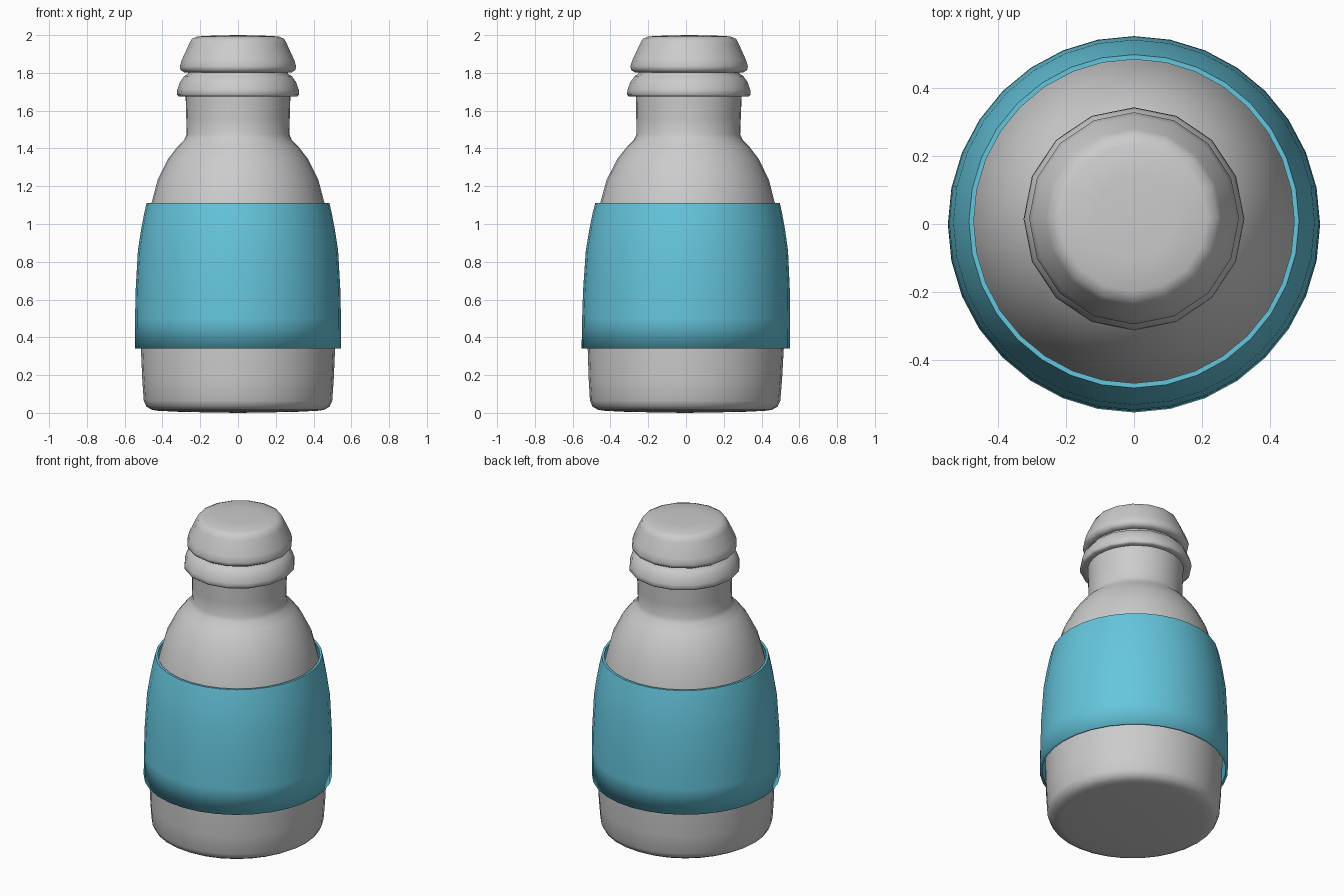
import bpy, bmesh, math

if "Cube" in bpy.data.objects:
    bpy.data.objects.remove(bpy.data.objects["Cube"])


def lathe(name, profile, sides, angle=40):
    """Spin (radius, z) points round z; radius 0 makes a pole."""
    bm = bmesh.new()
    rings = []
    for r, z in profile:
        lean = (z - 0.45) * 0.012  # the bottle leans back very slightly
        n = 1 if r == 0 else sides
        rings.append([bm.verts.new((r * math.cos(2 * math.pi * i / sides),
                                    r * 1.01 * math.sin(2 * math.pi * i / sides) + lean, z))
                      for i in range(n)])
    for a, b in zip(rings, rings[1:]):
        for i in range(sides):
            j = (i + 1) % sides
            if len(a) == 1:
                bm.faces.new((a[0], b[j], b[i]))
            elif len(b) == 1:
                bm.faces.new((a[i], a[j], b[0]))
            else:
                bm.faces.new((a[i], a[j], b[j], b[i]))
    bmesh.ops.recalc_face_normals(bm, faces=bm.faces)
    mesh = bpy.data.meshes.new(name)
    bm.to_mesh(mesh)
    bm.free()
    ob = bpy.data.objects.new(name, mesh)
    bpy.context.collection.objects.link(ob)
    bpy.ops.object.select_all(action='DESELECT')
    bpy.context.view_layer.objects.active = ob
    ob.select_set(True)
    bpy.ops.object.shade_smooth_by_angle(angle=math.radians(angle))
    return ob


# Bottle body with rounded base, shoulder and neck
lathe("bottle_body", [
    (0, 0), (0.30, 0.005), (0.42, 0.011), (0.455, 0.016), (0.485, 0.033), (0.499, 0.065),
    (0.507, 0.18), (0.514, 0.34), (0.515, 0.55), (0.508, 0.75), (0.493, 0.93),
    (0.458, 1.11), (0.425, 1.235), (0.37, 1.345), (0.32, 1.41), (0.285, 1.445),
    (0.272, 1.475), (0.274, 1.56), (0.278, 1.70), (0, 1.70)], 32)

# Cap with collar ring, groove and tapered crown
lathe("cap", [
    (0.26, 1.685), (0.315, 1.676), (0.324, 1.684), (0.322, 1.71), (0.308, 1.75),
    (0.285, 1.783), (0.265, 1.795), (0.265, 1.803), (0.285, 1.803), (0.304, 1.815),
    (0.308, 1.835), (0.297, 1.87), (0.258, 1.955), (0.245, 1.98), (0.215, 1.993),
    (0.12, 1.998), (0, 2.0)], 16, 60)

# Sleeve: outer wall, then back down the inner wall to the start
outer = [(0.546, 0.34), (0.545, 0.50), (0.542, 0.65), (0.530, 0.86),
         (0.513, 0.97), (0.496, 1.06), (0.484, 1.11)]
inner = [(r - 0.014, z) for r, z in reversed(outer)]
sleeve = lathe("sleeve", outer + inner + outer[:1], 32)
bm = bmesh.new()
bm.from_mesh(sleeve.data)
bmesh.ops.remove_doubles(bm, verts=bm.verts, dist=0.0001)
bmesh.ops.recalc_face_normals(bm, faces=bm.faces)
bm.to_mesh(sleeve.data)
bm.free()

blue = bpy.data.materials.new("sleeve_blue")
blue.diffuse_color = (0.13, 0.56, 0.72, 1)
blue.use_nodes = True
blue.node_tree.nodes["Principled BSDF"].inputs["Base Color"].default_value = blue.diffuse_color
sleeve.data.materials.append(blue)
